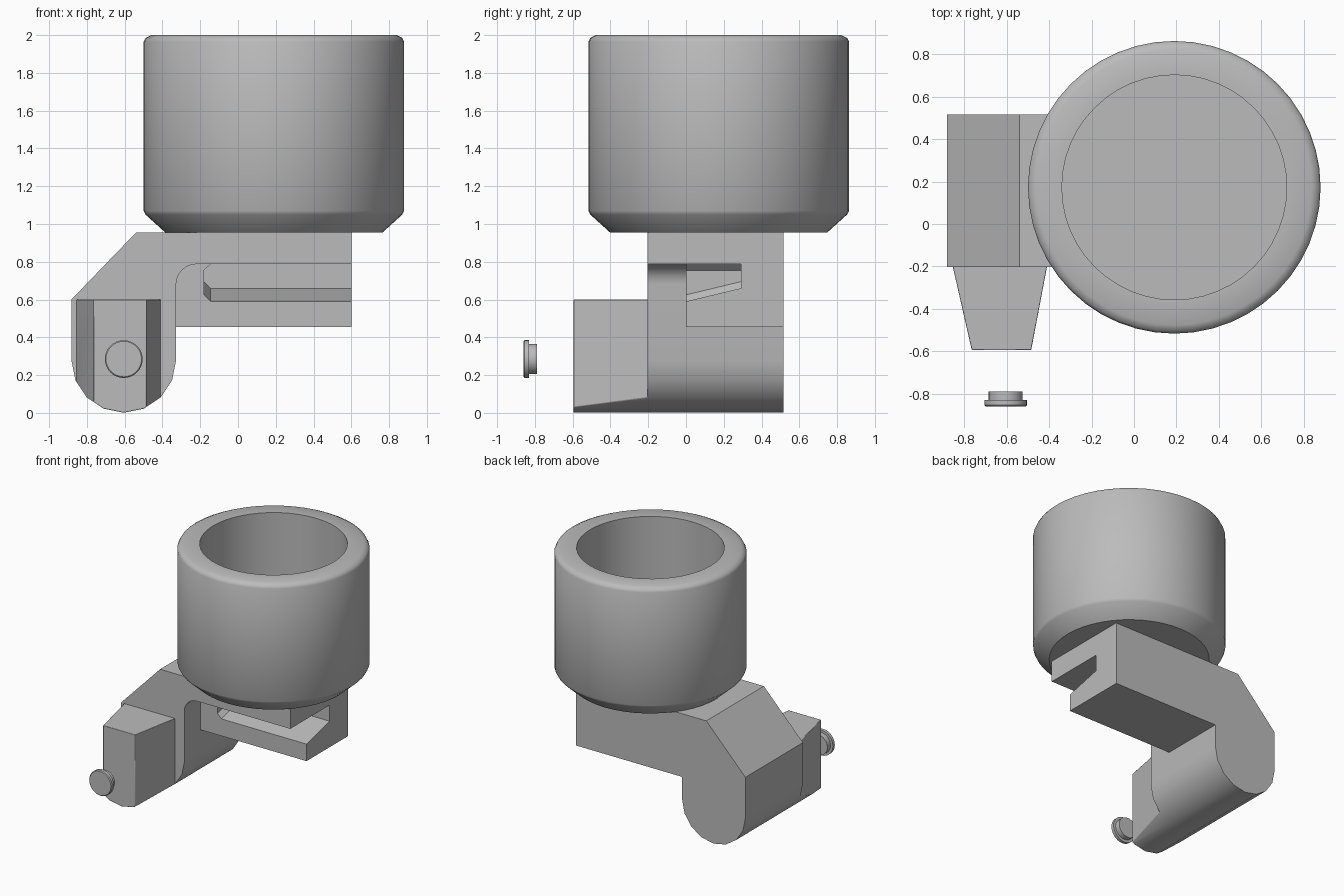
import bpy, bmesh, math
from mathutils import Vector

cube = bpy.data.objects.get("Cube")
if cube:
    bpy.data.objects.remove(cube, do_unlink=True)

grey = bpy.data.materials.new("plain_grey")
grey.use_nodes = True
grey.diffuse_color = (0.5, 0.5, 0.5, 1)
grey.node_tree.nodes["Principled BSDF"].inputs["Base Color"].default_value = (0.5, 0.5, 0.5, 1)


def finish(name, bm):
    """Turn a bmesh into a named grey object."""
    bmesh.ops.recalc_face_normals(bm, faces=bm.faces)
    mesh = bpy.data.meshes.new(name)
    bm.to_mesh(mesh)
    bm.free()
    mesh.materials.append(grey)
    obj = bpy.data.objects.new(name, mesh)
    bpy.context.collection.objects.link(obj)
    return obj


def activate(obj):
    bpy.ops.object.select_all(action='DESELECT')
    obj.select_set(True)
    bpy.context.view_layer.objects.active = obj


def smooth(obj, degrees):
    activate(obj)
    bpy.ops.object.shade_smooth_by_angle(angle=math.radians(degrees))


def prism(outline, y0, y1):
    """Extrude an x-z outline from y0 to y1."""
    bm = bmesh.new()
    face = bm.faces.new([bm.verts.new((x, y0, z)) for x, z in outline])
    new = bmesh.ops.extrude_face_region(bm, geom=[face])["geom"]
    moved = [v for v in new if isinstance(v, bmesh.types.BMVert)]
    bmesh.ops.translate(bm, verts=moved, vec=(0, y1 - y0, 0))
    return bm


def lathe(profile, steps):
    """Spin an (r, z) profile about z; its ends lie on the axis."""
    bm = bmesh.new()
    verts = [bm.verts.new((r, 0, z)) for r, z in profile]
    edges = [bm.edges.new(pair) for pair in zip(verts, verts[1:])]
    bmesh.ops.spin(bm, geom=verts + edges, cent=(0, 0, 0), axis=(0, 0, 1),
                   angle=math.tau, steps=steps)
    bmesh.ops.remove_doubles(bm, verts=bm.verts, dist=0.0005)
    return bm


def arc(cx, cz, r, start, end, steps):
    angles = [math.radians(start + (end - start) * i / steps) for i in range(steps + 1)]
    return [(cx + r * math.cos(a), cz + r * math.sin(a)) for a in angles]


# Cup, open at the top
cup = finish("cup", lathe([(0, 0.955), (0.575, 0.955), (0.68, 1.05), (0.69, 1.07),
                           (0.69, 1.965), (0.68, 1.985), (0.65, 2.0), (0.53, 2.0),
                           (0.53, 1.06), (0, 1.06)], 48))
cup.location = (0.19, 0.173, 0)
smooth(cup, 38)

# Arm with a rounded leg
leg_arc = arc(-0.605, 0.278, 0.277, 180, 360, 8)
arm_outline = ([(0.6, 0.955), (-0.54, 0.955), (-0.882, 0.6)] + leg_arc
               + arc(-0.22, 0.68, 0.108, 180, 90, 6) + [(0.6, 0.788)])
arm = finish("arm", prism(arm_outline, -0.203, 0.517))
smooth(arm, 30)

# Lower bar beneath the arm
bar = finish("lower_bar", prism([(-0.33, 0.455), (0.6, 0.455), (0.6, 0.788), (-0.33, 0.788)],
                                0, 0.517))

# Groove with a sloping floor and a chamfered end
groove = prism([(0.7, 0.59), (-0.145, 0.59), (-0.18, 0.625), (-0.18, 0.755),
                (-0.145, 0.788), (-0.145, 0.9), (0.7, 0.9)], -0.1, 0.29)
for v in groove.verts:
    if v.co.z < 0.7:
        v.co.z += 0.24 * v.co.y
cutter = finish("groove_cutter", groove)
cutter.hide_render = True
cut = bar.modifiers.new("groove", 'BOOLEAN')
cut.operation = 'DIFFERENCE'
cut.solver = 'EXACT'
cut.object = cutter
activate(bar)
bpy.ops.object.modifier_apply(modifier=cut.name)
bpy.data.objects.remove(cutter, do_unlink=True)

# Tapered block at the front of the leg
block = prism([(-0.882, 0.6)] + leg_arc + [(-0.328, 0.6)], -0.595, -0.17)
for point, normal in [((-0.855, -0.2, 0), (-0.395, -0.09, 0)),
                      ((-0.41, -0.2, 0), (0.395, -0.075, 0))]:
    geom = block.verts[:] + block.edges[:] + block.faces[:]
    result = bmesh.ops.bisect_plane(block, geom=geom, plane_co=point,
                                    plane_no=Vector(normal).normalized(), clear_outer=True)
    rim = [e for e in result["geom_cut"] if isinstance(e, bmesh.types.BMEdge)]
    bmesh.ops.holes_fill(block, edges=rim)
block_obj = finish("tapered_block", block)
bevel = block_obj.modifiers.new("soft_edges", 'BEVEL')
bevel.width = 0.01
bevel.segments = 2
bevel.limit_method = 'ANGLE'
bevel.angle_limit = math.radians(40)
smooth(block_obj, 30)

# Loose button in front of the block
button = finish("button", lathe([(0, 0), (0.094, 0), (0.1, 0.006), (0.1, 0.03),
                                 (0.08, 0.03), (0.08, 0.07), (0, 0.07)], 32))
button.rotation_euler = (-math.pi / 2, 0, 0)
button.location = (-0.605, -0.86, 0.285)
smooth(button, 30)
